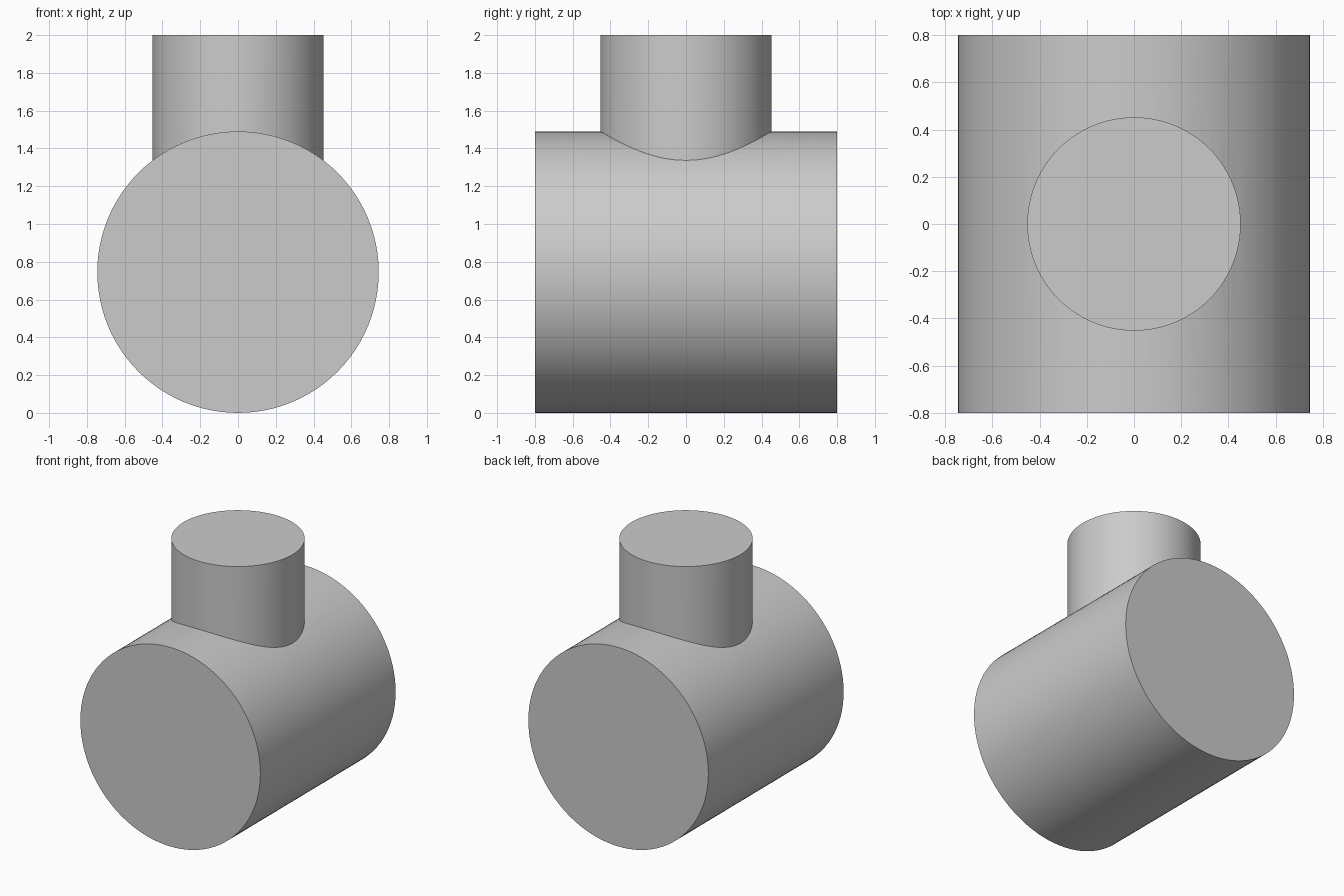
import bpy
import math

BODY_RADIUS = 0.745
BODY_LENGTH = 1.6
BRANCH_RADIUS = 0.452
TOP = 2.0

if "Cube" in bpy.data.objects:
    bpy.data.objects.remove(bpy.data.objects["Cube"], do_unlink=True)

grey = bpy.data.materials.new("plain grey")
grey.use_nodes = True
colour = (0.6, 0.6, 0.6, 1.0)
grey.diffuse_color = colour
grey.node_tree.nodes["Principled BSDF"].inputs["Base Color"].default_value = colour


def cylinder(name, radius, depth, location, rotation=(0, 0, 0)):
    bpy.ops.mesh.primitive_cylinder_add(
        vertices=96, radius=radius, depth=depth, location=location, rotation=rotation)
    obj = bpy.context.object
    obj.name = obj.data.name = name
    obj.data.materials.append(grey)
    return obj


# Upright branch, running from the body's axis to the top
branch = cylinder("branch", BRANCH_RADIUS, TOP - BODY_RADIUS,
                  (0, 0, (TOP + BODY_RADIUS) / 2))

# Horizontal body, lying front to back
body = cylinder("tee_body", BODY_RADIUS, BODY_LENGTH,
                (0, 0, BODY_RADIUS), (math.pi / 2, 0, 0))

# Join both into one solid with a clean seam
union = body.modifiers.new("join branch", 'BOOLEAN')
union.operation = 'UNION'
union.solver = 'EXACT'
union.object = branch
bpy.ops.object.modifier_apply(modifier=union.name)
bpy.data.objects.remove(branch, do_unlink=True)

# Round sides smooth, end rims and seam sharp
bpy.ops.object.shade_smooth_by_angle(angle=math.radians(30))
